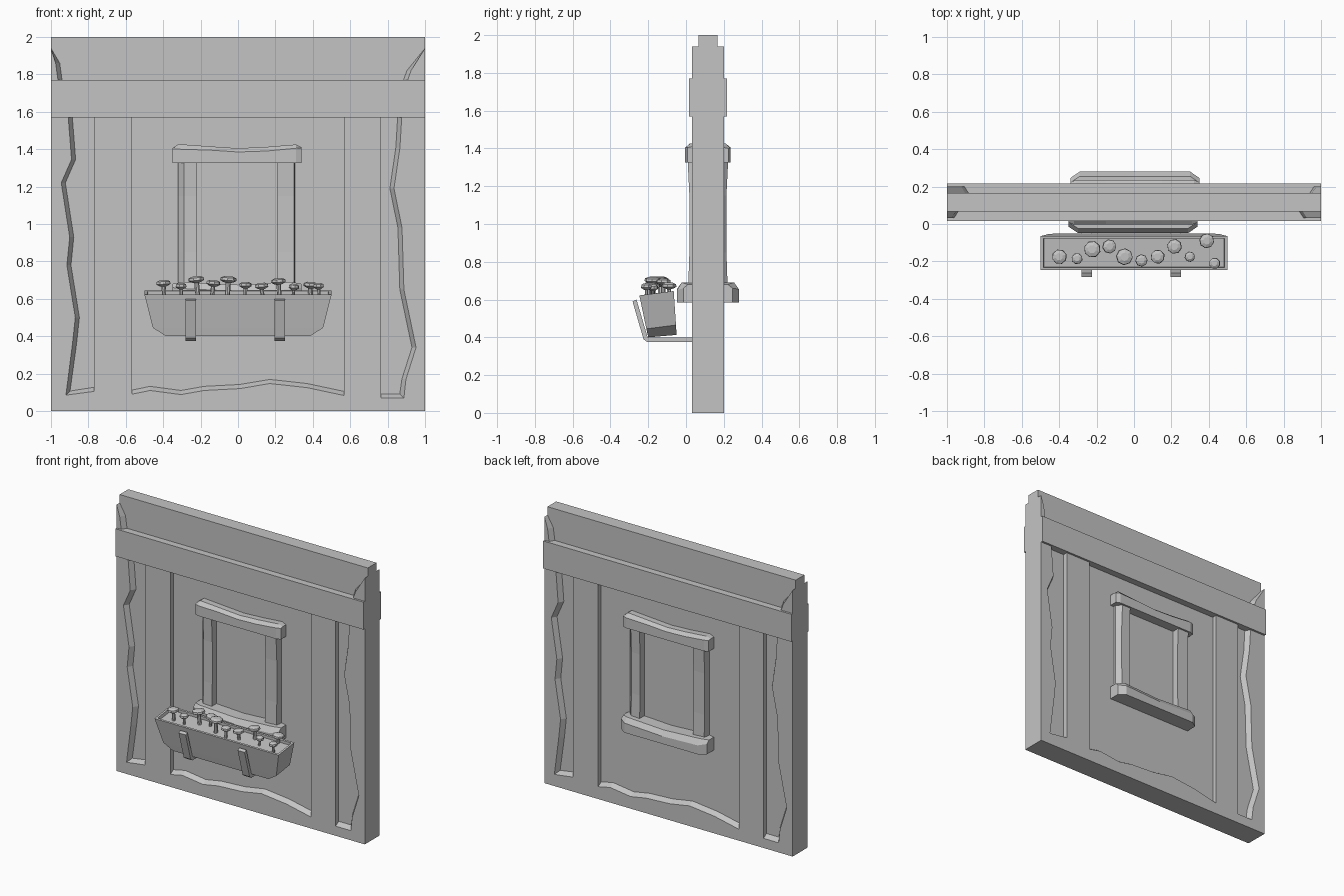
import bpy
import bmesh
import random
from math import pi, cos, sin
from mathutils import Matrix, Vector

random.seed(4)
cube = bpy.data.objects.get("Cube")
if cube:
    bpy.data.objects.remove(cube)

# One plain grey for the whole model
GREY = (0.55, 0.55, 0.55, 1)
grey = bpy.data.materials.new("plain grey")
grey.use_nodes = True
grey.diffuse_color = GREY
grey.node_tree.nodes["Principled BSDF"].inputs["Base Color"].default_value = GREY

# Wall parts are modelled around the wall's middle plane
MIDDLE = Matrix.Translation((0, 0.116, 0))
TURN = Matrix.Rotation(pi, 4, "Z")
CORE, FACE = 0.05, 0.085


def loft(name, rings, place=Matrix()):
    """Skin a stack of equal rings and close both ends."""
    bm = bmesh.new()
    loops = [[bm.verts.new(p) for p in ring] for ring in rings]
    for low, high in zip(loops, loops[1:]):
        for i in range(len(low)):
            j = (i + 1) % len(low)
            bm.faces.new((low[i], low[j], high[j], high[i]))
    caps = [bm.faces.new(loops[0]), bm.faces.new(loops[-1])]
    bmesh.ops.recalc_face_normals(bm, faces=bm.faces)
    bmesh.ops.triangulate(bm, faces=[f for f in caps if len(f.verts) > 8])
    mesh = bpy.data.meshes.new(name)
    bm.to_mesh(mesh)
    bm.free()
    mesh.materials.append(grey)
    obj = bpy.data.objects.new(name, mesh)
    obj.matrix_world = place
    bpy.context.collection.objects.link(obj)
    return obj


def both_sides(name, rings):
    """Place a wall part on the front and, turned around, on the back."""
    loft("front_" + name, rings, MIDDLE)
    loft("back_" + name, rings, MIDDLE @ TURN)


def slab(name, depth, bottom, top):
    """Full width slab centred on the wall."""
    rings = [[(x, -depth, bottom), (x, depth, bottom), (x, depth, top), (x, -depth, top)]
             for x in (-1, 1)]
    loft(name, rings, MIDDLE)


def layer(name, outline):
    """Raised layer; each point is x, z and its slope at the foot."""
    outer = [(x, -FACE, z) for x, z, dx, dz in outline]
    foot = [(x + dx, -CORE, z + dz) for x, z, dx, dz in outline]
    both_sides(name, [outer, foot])


def moulding(name, bottom, sections):
    """Bar along x; each section is x, depth, front height, top height."""
    rings = []
    for x, depth, front, top in sections:
        rings.append([(x, 0, bottom), (x, -depth, bottom),
                      (x, -depth, front), (x, 0.025 - depth, top), (x, 0, top)])
    both_sides(name, rings)


# Wall core and the thick band across it
slab("wall_core", CORE, 0, 2)
slab("cross_beam", 0.1, 1.57, 1.77)

# Raised plaster with ragged edges, two posts and three sunken panels
TOP = 1.6
left_edge = [(-.92, .085), (-.885, .36), (-.87, .5), (-.915, .78), (-.9, .93),
             (-.945, 1.22), (-.89, 1.345), (-.91, TOP)]
right_edge = [(.877, TOP), (.866, 1.41), (.834, 1.19), (.877, .98), (.887, .65),
              (.952, .34), (.898, .17), (.887, .07)]
low_edge = [(.567, .083), (.37, .125), (.17, .147), (.01, .12), (-.18, .11),
            (-.305, .088), (-.47, .11), (-.567, .09)]
SLOPE = 0.022
outline = [(-1, TOP, 0, 0), (-1, 0, 0, 0), (1, 0, 0, 0), (1, TOP, 0, 0)]
outline += [(x, z, -SLOPE, SLOPE if z < .1 else 0) for x, z in right_edge]
outline += [(.765, .07, 0, SLOPE), (.765, TOP, 0, 0), (.567, TOP, 0, 0)]
outline += [(x, z, 0, SLOPE) for x, z in low_edge]
outline += [(-.567, TOP, 0, 0), (-.77, TOP, 0, 0), (-.77, .105, 0, SLOPE)]
outline += [(x, z, SLOPE, SLOPE if z < .1 else 0) for x, z in left_edge]
layer("plaster", outline)

# Plaster remnants in the upper corners
layer("left_corner", [(-1, 1.75, 0, 0), (-.96, 1.75, SLOPE, 0), (-.975, 1.86, SLOPE, 0),
                      (-1, 1.94, 0, 0)])
layer("right_corner", [(1, 1.75, 0, 0), (.9, 1.75, -SLOPE, 0), (.925, 1.82, -SLOPE, 0),
                       (1, 1.94, 0, 0)])

# Window frame: sagging lintel, sill and two side posts
moulding("lintel", 1.325, [(-.35, .108, 1.4, 1.405), (-.32, .12, 1.4, 1.427),
                           (-.15, .12, 1.395, 1.415), (0, .12, 1.385, 1.405),
                           (.15, .12, 1.39, 1.412), (.31, .12, 1.405, 1.425),
                           (.34, .108, 1.405, 1.41)])
moulding("sill", .585, [(-.35, .13, .66, .68), (-.3, .164, .655, .69),
                        (0, .164, .64, .675), (.29, .164, .65, .69),
                        (.34, .13, .66, .68)])
for name, back_x, front_x, inner in (("left_post", -.32, -.29, -.22),
                                     ("right_post", .305, .3, .21)):
    rings = []
    for z, depth in ((.65, .105), (.85, .098), (1.15, .098), (1.35, .108)):
        rings.append([(inner, 0, z), (inner, -depth, z),
                      (front_x, -depth, z), (back_x, -.07, z), (back_x, 0, z)])
    both_sides("window_" + name, rings)


# Planter: tapered trough leaning forward, hollow down to the soil
def trough_ring(half, front, back, front_z, back_z):
    return [(-half, front, front_z), (half, front, front_z),
            (half, back, back_z), (-half, back, back_z)]


loft("planter", [trough_ring(.385, -.2, -.05, .4, .413),
                 trough_ring(.455, -.21, -.053, .445, .465),
                 trough_ring(.5, -.247, -.065, .622, .645),
                 trough_ring(.485, -.233, -.078, .624, .643),
                 trough_ring(.48, -.23, -.077, .605, .622)])

# Brackets holding the planter
profile = [(.08, .375), (-.205, .375), (-.225, .39), (-.283, .59),
           (-.262, .6), (-.203, .4), (.08, .4)]
for name, x in (("left_bracket", .223), ("right_bracket", -.252)):
    loft(name, [[(x + side, y, z) for y, z in profile] for side in (-.028, .028)])

# Flowers: flared stem, notched neck and a faceted round head
SIDES = 8
flowers = [(-.4, -.175, .7, .04), (-.305, -.185, .685, .03), (-.225, -.135, .72, .045),
           (-.13, -.12, .7, .038), (-.05, -.175, .72, .045), (.04, -.195, .69, .033),
           (.125, -.175, .685, .038), (.215, -.12, .71, .04), (.3, -.175, .68, .028),
           (.39, -.09, .69, .04), (.43, -.21, .685, .03)]
stem = [(.3, -1), (.3, -.035), (.65, -.03), (1, -.022), (.95, -.008), (.5, 0)]
for number, (x, y, top, radius) in enumerate(flowers, 1):
    height = top - .605
    rings = []
    for scale, drop in stem:
        z = max(drop, -height)
        rings.append([Vector((cos(i * 2 * pi / SIDES), sin(i * 2 * pi / SIDES), 0))
                      * radius * scale + Vector((0, 0, z)) for i in range(SIDES)])
    lean = Matrix.Rotation(random.uniform(-.12, .12), 4, "Y")
    spin = Matrix.Rotation(random.uniform(0, pi), 4, "Z")
    loft("flower_%d" % number, rings, Matrix.Translation((x, y, top)) @ lean @ spin)
